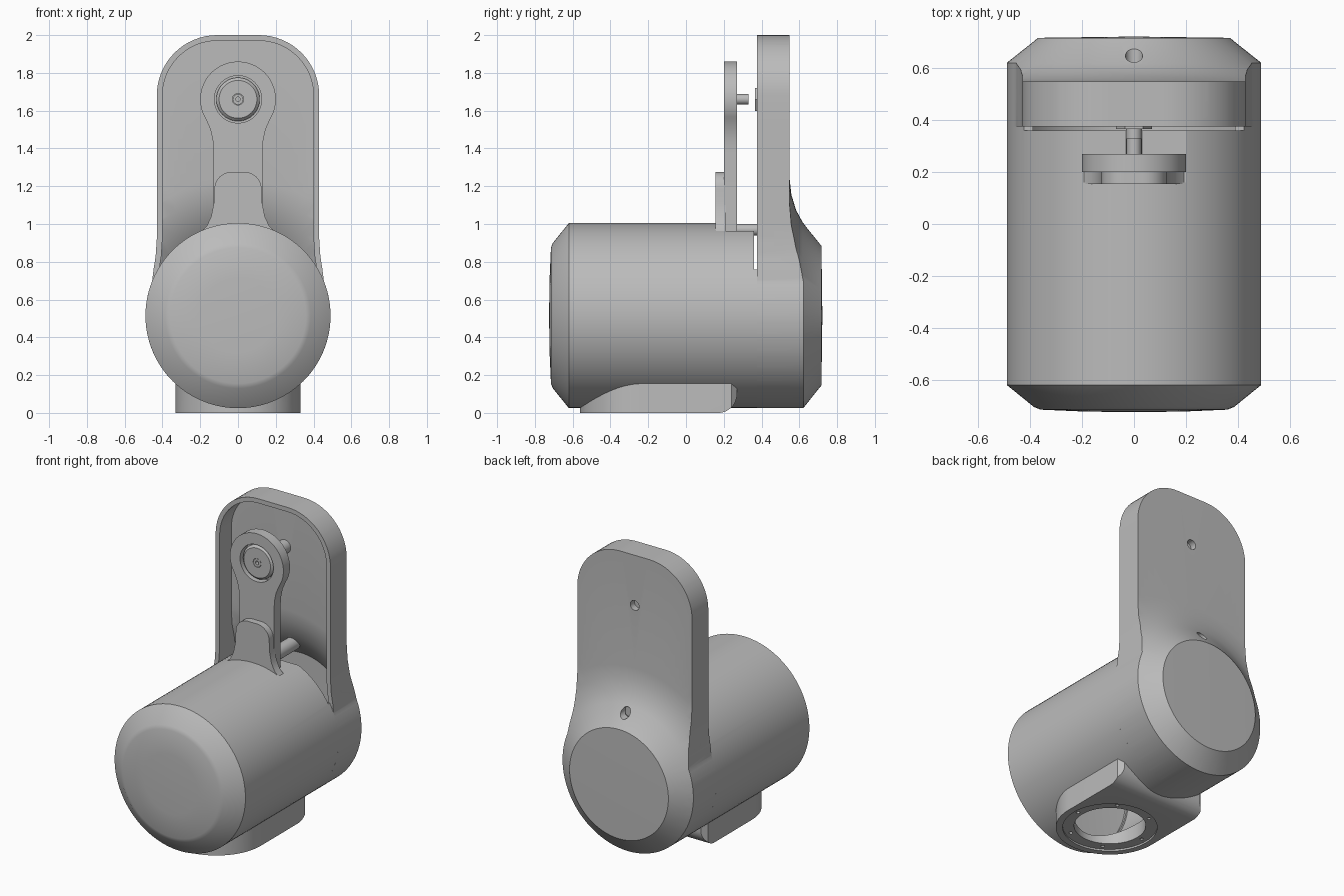
import bpy, bmesh, math
from mathutils import Matrix

if "Cube" in bpy.data.objects:
    bpy.data.objects.remove(bpy.data.objects["Cube"], do_unlink=True)

grey = bpy.data.materials.new("plain grey")
grey.use_nodes = True
grey.diffuse_color = (0.5, 0.5, 0.5, 1)
grey.node_tree.nodes["Principled BSDF"].inputs["Base Color"].default_value = (0.5, 0.5, 0.5, 1)

AXIS_Z = 0.515   # height of the drum axis
R = 0.49         # drum radius
WALL = 0.03
HUB_Z, ROD_Z = 1.66, 0.97


def make(name, bm):
    bmesh.ops.recalc_face_normals(bm, faces=bm.faces)
    mesh = bpy.data.meshes.new(name)
    bm.to_mesh(mesh)
    bm.free()
    mesh.materials.append(grey)
    ob = bpy.data.objects.new(name, mesh)
    bpy.context.collection.objects.link(ob)
    return ob


def lathe(name, profile, z=AXIS_Z, steps=96):
    """Spin a closed (radius, y) profile around a line parallel to y."""
    bm = bmesh.new()
    vs = [bm.verts.new((r, y, 0)) for r, y in profile]
    es = [bm.edges.new((a, b)) for a, b in zip(vs, vs[1:] + vs[:1])
          if a.co.x > 0 or b.co.x > 0]
    bmesh.ops.spin(bm, geom=vs + es, cent=(0, 0, 0), axis=(0, 1, 0),
                   angle=math.tau, steps=steps)
    bmesh.ops.remove_doubles(bm, verts=bm.verts, dist=1e-5)
    bmesh.ops.translate(bm, verts=bm.verts, vec=(0, 0, z))
    return make(name, bm)


def prism(name, pts, axis, a, b):
    """Extrude an outline along an axis from a to b."""
    place = {"x": lambda p, t: (t, p[0], p[1]),
             "y": lambda p, t: (p[0], t, p[1]),
             "z": lambda p, t: (p[0], p[1], t)}[axis]
    bm = bmesh.new()
    face = bm.faces.new([bm.verts.new(place(p, a)) for p in pts])
    out = bmesh.ops.extrude_face_region(bm, geom=[face])
    shift = place((0, 0), b - a)
    bmesh.ops.translate(bm, vec=shift,
                        verts=[v for v in out["geom"] if isinstance(v, bmesh.types.BMVert)])
    return make(name, bm)


def arc(cx, cy, r, start, end, n=16):
    return [(cx + r * math.cos(math.radians(start + (end - start) * i / n)),
             cy + r * math.sin(math.radians(start + (end - start) * i / n)))
            for i in range(n + 1)]


def mirrored(half):
    """Complete a right-hand outline with its mirror image."""
    return half + [(-x, z) for x, z in reversed(half) if x > 1e-5]


def box(name, x, y0, y1, z0, z1):
    return prism(name, [(-x, y0), (x, y0), (x, y1), (-x, y1)], "z", z0, z1)


def rod(name, r, y0, y1, z, steps=32):
    return lathe(name, [(0, y0), (r, y0), (r, y1), (0, y1)], z, steps)


def disc(name, r, x, y, z0, z1, n=64):
    return prism(name, arc(x, y, r, 0, 360 - 360 / n, n - 1), "z", z0, z1)


def boolean(ob, tool, op="DIFFERENCE"):
    mod = ob.modifiers.new("cut", "BOOLEAN")
    mod.operation, mod.object, mod.solver = op, tool, "EXACT"
    bpy.context.view_layer.objects.active = ob
    bpy.ops.object.modifier_apply(modifier=mod.name)
    bpy.data.objects.remove(tool, do_unlink=True)
    return ob


# Drum tube and its front cap
drum = lathe("drum", [(R - WALL, -0.62), (R, -0.62), (R, 0.375), (R - WALL, 0.375)])
lathe("front_cap", [(0, -0.725), (0.2, -0.722), (0.36, -0.715), (0.385, -0.705),
                    (R, -0.62), (R, -0.605), (0.45, -0.605), (0.45, -0.62), (0, -0.66)])
boolean(drum, box("slot_cutter", 0.2, 0.16, 0.5, 0.75, 1.2))
boolean(drum, box("gap_cutter", 0.6, 0.36, 0.5, 0.76, 1.2))
box("slot_floor", 0.2, 0.155, 0.36, 0.935, 0.962)


# Tall hollow rear arm, blended into the back of the drum
def arm_outline(inset):
    r, w = R - inset, 0.43 - inset
    lower = arc(0, AXIS_Z, r, -90, 22, 40)
    flare = [(w + 0.017, 0.76), (w + 0.006, 0.83), (w, 0.92)]
    return mirrored(lower + flare + arc(w - 0.32 + inset, 1.68, 0.32 - inset, 0, 90))


arm = prism("rear_arm", arm_outline(0), "y", 0.3, 0.9)
back = [(0, 0.722), (0.37, 0.717), (0.385, 0.704), (0.495, 0.617), (0.56, 0.582),
        (0.64, 0.558), (0.72, 0.549), (2, 0.549), (2, 0.375), (0, 0.375)]
boolean(arm, lathe("back_form", back), "INTERSECT")
recess = prism("recess_cutter", arm_outline(WALL), "y", 0.2, 0.9)
inner = [(0, 0.67), (0.36, 0.67), (0.47, 0.585), (0.55, 0.54),
         (0.64, 0.51), (0.72, 0.5), (2, 0.5), (2, 0.3), (0, 0.3)]
boolean(recess, lathe("recess_form", inner), "INTERSECT")
boolean(arm, recess)
for z in (HUB_Z, ROD_Z):
    boolean(arm, rod("screw_hole_cutter", 0.033, 0.4, 0.9, z))

# Front link with a round head and a bearing
half_link = [(0.13, 0.95), (0.13, 1.38), (0.133, 1.44), (0.146, 1.5)]
link = prism("link", mirrored(half_link + arc(0, HUB_Z, 0.2, -32, 90, 28)), "y", 0.2, 0.27)
boolean(link, rod("bearing_cutter", 0.125, 0.1, 0.25, HUB_Z, 64))
bearing = lathe("bearing", [(0.03, 0.205), (0.1, 0.205), (0.115, 0.22),
                            (0.115, 0.26), (0.03, 0.26)], HUB_Z, 64)
lathe("hub_shaft", [(0.012, 0.205), (0.028, 0.205), (0.028, 0.33), (0.012, 0.33)], HUB_Z, 24)

# Tab that carries the link on the drum
half_tab = [(0.2, 0.955), (0.165, 0.99), (0.142, 1.04), (0.128, 1.11)]
prism("link_tab", mirrored(half_tab + arc(0.035, 1.185, 0.09, 0, 90, 10)), "y", 0.155, 0.21)

# Bolts standing inside the arm
rod("upper_bolt_head", 0.07, 0.365, 0.4, HUB_Z, 6)
rod("upper_bolt", 0.045, 0.4, 0.505, HUB_Z)
rod("lower_bolt", 0.03, 0.26, 0.4, ROD_Z)
rod("lower_bolt_collar", 0.045, 0.38, 0.6, ROD_Z)

# Foot: round at the front, square at the back, shaped to the drum
FY = -0.23
plan = arc(0, FY, 0.332, 180, 360, 40) + [(0.332, 0.24), (0.3, 0.272),
                                          (-0.3, 0.272), (-0.332, 0.24)]
foot = prism("foot", plan, "z", -0.1, 0.3)
side = [(-0.7, 0)] + arc(0.17, 0.1, 0.1, -90, 0) + [(0.27, 0.4), (-0.7, 0.4)]
boolean(foot, prism("foot_side_form", side, "x", -0.6, 0.6), "INTERSECT")
boolean(foot, rod("drum_space_cutter", R - 0.015, -0.8, 0.8, AXIS_Z, 96))
boolean(foot, disc("rim_cutter", 0.29, 0, FY, -0.1, 0.012))
for ob in (foot, drum):
    boolean(ob, disc("opening_cutter", 0.22, 0, FY, -0.1, 0.3))
for i in range(6):
    x, y = 0.255 * math.cos(i * math.pi / 3), 0.255 * math.sin(i * math.pi / 3)
    boolean(foot, disc("screw_cutter", 0.012, x, FY + y, -0.1, 0.024, 12))

# Smooth the round parts, keep the edges crisp
for ob in list(bpy.context.scene.objects):
    if ob.type == "MESH" and ob.data.materials and ob.data.materials[0] == grey:
        bpy.ops.object.select_all(action="DESELECT")
        ob.select_set(True)
        bpy.context.view_layer.objects.active = ob
        bpy.ops.object.shade_smooth_by_angle(angle=math.radians(30))
